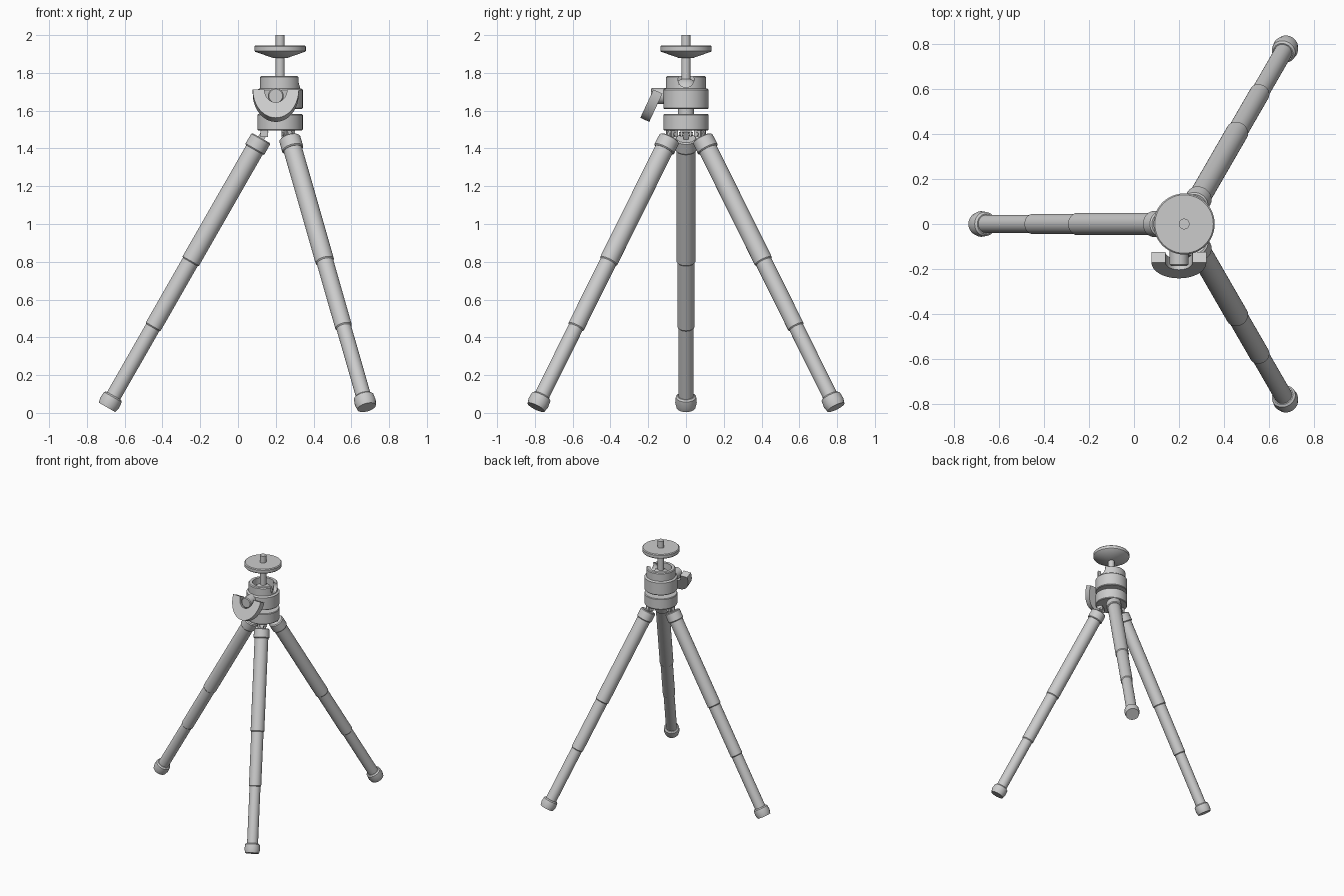
import bpy, bmesh
from math import radians, pi, cos, sin
from mathutils import Matrix, Vector

cube = bpy.data.objects.get("Cube")
if cube:
    bpy.data.objects.remove(cube)

grey = bpy.data.materials.new("light grey")
grey.use_nodes = True
colour = (0.6, 0.6, 0.6, 1)
grey.diffuse_color = colour
grey.node_tree.nodes["Principled BSDF"].inputs["Base Color"].default_value = colour

CX = 0.223  # x of the central column
COLUMN = Matrix.Translation((CX, 0, 0))


def finish(name, bm, matrix):
    """Turn a bmesh into a smooth-shaded object with sharp edges kept."""
    bmesh.ops.remove_doubles(bm, verts=bm.verts, dist=1e-5)
    bmesh.ops.recalc_face_normals(bm, faces=bm.faces)
    mesh = bpy.data.meshes.new(name)
    bm.to_mesh(mesh)
    bm.free()
    mesh.materials.append(grey)
    obj = bpy.data.objects.new(name, mesh)
    bpy.context.collection.objects.link(obj)
    obj.matrix_world = matrix
    bpy.ops.object.select_all(action='DESELECT')
    obj.select_set(True)
    bpy.context.view_layer.objects.active = obj
    bpy.ops.object.shade_smooth_by_angle(angle=radians(35))
    return obj


def lathe(name, profile, matrix=COLUMN, steps=40):
    """Spin a profile of (radius, height) points about local z."""
    bm = bmesh.new()
    verts = [bm.verts.new((r, 0, z)) for r, z in profile]
    edges = [bm.edges.new(pair) for pair in zip(verts, verts[1:])]
    bmesh.ops.spin(bm, geom=verts + edges, cent=(0, 0, 0), axis=(0, 0, 1),
                   angle=2 * pi, steps=steps)
    return finish(name, bm, matrix)


def box(name, size, matrix):
    bm = bmesh.new()
    bmesh.ops.create_cube(bm, size=1)
    bmesh.ops.scale(bm, vec=size, verts=bm.verts)
    return finish(name, bm, matrix)


def cut(obj, cutter):
    mod = obj.modifiers.new("cut", 'BOOLEAN')
    mod.operation = 'DIFFERENCE'
    mod.solver = 'EXACT'
    mod.object = cutter
    bpy.context.view_layer.objects.active = obj
    bpy.ops.object.modifier_apply(modifier=mod.name)
    bpy.data.objects.remove(cutter)


# Central column
lathe("leg_hub", [(0, 1.495), (0.116, 1.495), (0.12, 1.5), (0.12, 1.577),
                  (0.116, 1.582), (0, 1.582)])
lathe("neck", [(0, 1.57), (0.042, 1.57), (0.042, 1.62), (0, 1.62)])
socket = lathe("ball_socket", [
    (0, 1.61), (0.116, 1.61), (0.12, 1.615), (0.12, 1.71), (0.116, 1.715),
    (0.106, 1.718), (0.106, 1.777), (0.1, 1.783), (0.078, 1.783),
    (0.078, 1.7), (0, 1.7)])

# U-shaped tilt notch on the left side of the socket rim
slot = lathe("notch_cutter", [(0, 0), (0.042, 0), (0.042, 0.15), (0, 0.15)],
             Matrix.Translation((CX + 0.03, 0, 1.765)) @ Matrix.Rotation(pi / 2, 4, 'Y'))
cut(socket, slot)

# Ball, stem and camera plate
lathe("ball", [(0.074 * sin(pi * i / 16), 1.697 - 0.074 * cos(pi * i / 16))
               for i in range(17)])
lathe("stem", [(0, 1.74), (0.024, 1.74), (0.024, 1.9), (0, 1.9)], steps=24)
lathe("mount_plate", [(0, 1.878), (0.035, 1.878), (0.132, 1.912), (0.136, 1.917),
                      (0.136, 1.94), (0.13, 1.946), (0, 1.946)], steps=48)
lathe("mount_screw", [(0, 1.93), (0.024, 1.93), (0.024, 2.0), (0, 2.0)], steps=24)

# Clamp knob: screw hub and tilted half-ring wing
KX, KZ = 0.2, 1.678
lathe("knob_hub", [(0, 0), (0.042, 0), (0.042, 0.09), (0.036, 0.096), (0, 0.096)],
      Matrix.Translation((KX, -0.09, KZ)) @ Matrix.Rotation(pi / 2, 4, 'X'))

bm = bmesh.new()
arc = [pi + pi * i / 24 for i in range(25)]
outline = [Vector((0.122 * cos(a), 0, 0.165 * sin(a))) for a in arc]
outline += [Vector((0.06 * cos(a), 0, 0.075 * sin(a))) for a in reversed(arc)]
front = bm.faces.new([bm.verts.new(p) for p in outline])
extruded = bmesh.ops.extrude_face_region(bm, geom=[front])["geom"]
bmesh.ops.translate(bm, vec=(0, 0.052, 0),
                    verts=[v for v in extruded if isinstance(v, bmesh.types.BMVert)])
finish("knob_wing", bm, Matrix.Translation((KX, -0.172, 1.712))
       @ Matrix.Rotation(radians(-25), 4, 'X'))

# Three telescopic legs; local z runs down each leg from its collar
for side, angle in (("right", 180), ("back_left", 60), ("front_left", -60)):
    spin = COLUMN @ Matrix.Rotation(radians(angle), 4, 'Z')
    leg = spin @ Matrix.Translation((0.1, 0, 1.455)) @ Matrix.Rotation(radians(150.2), 4, 'Y')
    lathe(side + "_leg_collar", [(0, 0), (0.05, 0), (0.057, 0.006), (0.058, 0.066),
                                 (0.053, 0.072), (0, 0.072)], leg, 32)
    lathe(side + "_leg_tube", [
        (0, 0.05), (0.05, 0.05), (0.05, 0.75), (0.045, 0.756), (0.045, 1.15),
        (0.04, 1.156), (0.04, 1.6), (0, 1.6)], leg, 32)
    lathe(side + "_foot", [(0, 1.572), (0.045, 1.572), (0.054, 1.58), (0.057, 1.615),
                           (0.05, 1.643), (0, 1.643)], leg, 32)
    # Hinge: a tongue on the leg between two lugs under the hub
    box(side + "_hinge_tongue", (0.035, 0.024, 0.06),
        leg @ Matrix.Translation((0, 0, -0.018)))
    for y in (-0.024, 0.024):
        box(side + "_hinge_lug", (0.04, 0.012, 0.04),
            spin @ Matrix.Translation((0.085, y, 1.48)))
    lathe(side + "_hinge_pin", [(0, -0.036), (0.01, -0.036), (0.01, 0.036), (0, 0.036)],
          spin @ Matrix.Translation((0.085, 0, 1.476)) @ Matrix.Rotation(pi / 2, 4, 'X'), 16)
